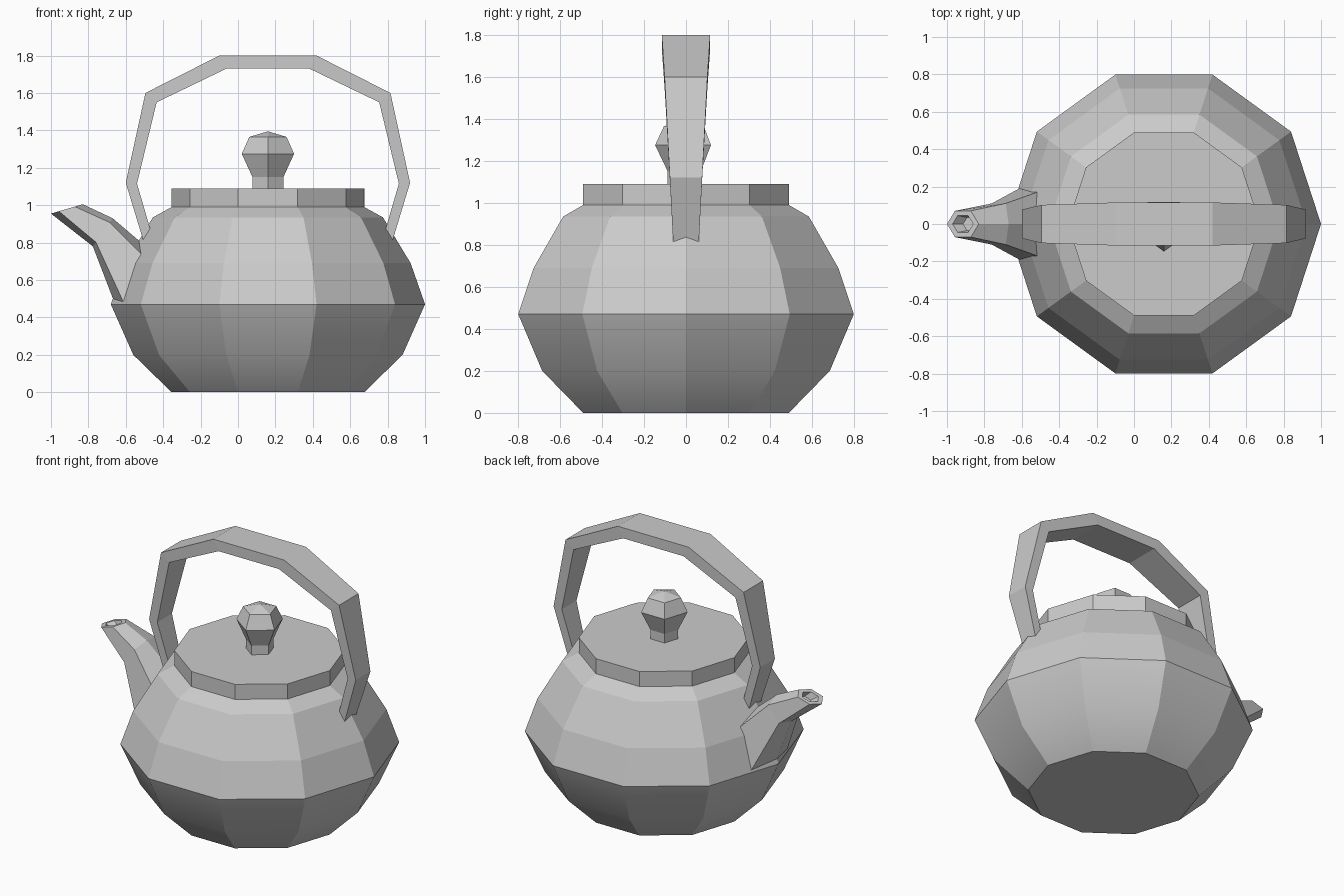
import bpy, bmesh, math

if "Cube" in bpy.data.objects:
    bpy.data.objects.remove(bpy.data.objects["Cube"])

CX = 0.16  # axis of the pot body


def loft(name, rings):
    """Skin a list of equal-length point rings and cap both ends."""
    bm = bmesh.new()
    vs = [[bm.verts.new(p) for p in r] for r in rings]
    n = len(rings[0])
    for a, b in zip(vs, vs[1:]):
        for i in range(n):
            j = (i + 1) % n
            bm.faces.new((a[i], a[j], b[j], b[i]))
    bm.faces.new(vs[0][::-1])
    bm.faces.new(vs[-1])
    bmesh.ops.remove_doubles(bm, verts=bm.verts, dist=0.0005)
    bmesh.ops.recalc_face_normals(bm, faces=bm.faces)
    me = bpy.data.meshes.new(name)
    bm.to_mesh(me)
    bm.free()
    ob = bpy.data.objects.new(name, me)
    bpy.context.collection.objects.link(ob)
    return ob


def lathe(name, profile, sides, start=0.0):
    """Turn an (r, z) profile around the pot axis."""
    angles = [start + i * math.tau / sides for i in range(sides)]
    return loft(name, [[(CX + r * math.cos(a), r * math.sin(a), z) for a in angles]
                       for r, z in profile])


# Ten-sided body; the lower half is softly shaded, the upper half flat
body = lathe("kettle_body", [(0.515, 0), (0.72, 0.2), (0.84, 0.47), (0.763, 0.69),
                             (0.615, 0.935), (0.515, 0.99)], 10)
bpy.context.view_layer.objects.active = body
body.select_set(True)
bpy.ops.object.shade_smooth_by_angle(angle=math.radians(23))
for p in body.data.polygons:
    if p.center.z > 0.47 or p.center.z < 0.01:
        p.use_smooth = False

# Lid and five-sided knob
lathe("lid", [(0.515, 0.98), (0.515, 1.09)], 10)
lathe("lid_knob", [(0.087, 1.08), (0.087, 1.15), (0.147, 1.275), (0.105, 1.365),
                   (0.0001, 1.395)], 5, -math.pi / 2)

# Handle: half path as (outer x, z, inner x, z, half width), mirrored about the axis
half = [(0.66, 0.79, 0.605, 0.79, 0.06), (0.76, 1.12, 0.70, 1.115, 0.077),
        (0.655, 1.6, 0.595, 1.55, 0.102), (0.26, 1.8, 0.222, 1.73, 0.115)]
path = [(1, h) for h in half] + [(-1, h) for h in reversed(half)]
loft("handle", [[(CX + s * ox, -w, oz), (CX + s * ox, w, oz),
                 (CX + s * ix, w, iz), (CX + s * ix, -w, iz)]
                for s, (ox, oz, ix, iz, w) in path])


# Spout: six-sided sections swept from inside the body to a recessed mouth
def section(cx, cz, ux, uz, w, f):
    return [(cx + k * ux, y * w, cz + k * uz)
            for k, y in ((1, 0), (f, 1), (-f, 1), (-1, 0), (-f, -1), (f, -1))]


loft("spout", [section(-0.515, 0.55, 0.115, 0.15, 0.20, 0.7),
               section(-0.723, 0.855, 0.053, 0.075, 0.11, 0.7),
               section(-0.915, 0.98, 0.085, 0.025, 0.07, 0.5),
               section(-0.915, 0.98, 0.055, 0.016, 0.045, 0.5),
               section(-0.87, 0.945, 0.045, 0.013, 0.035, 0.5)])
